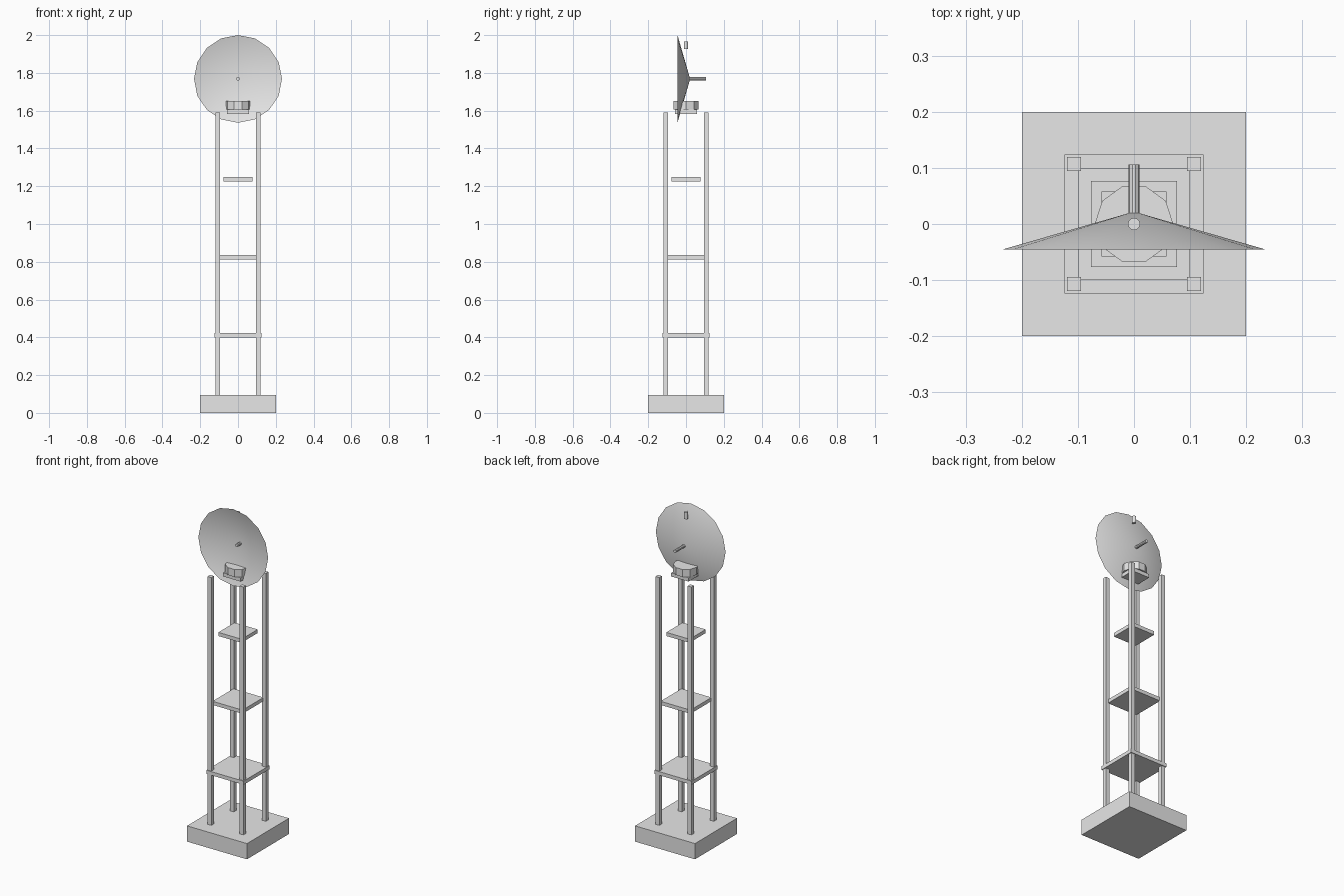
import bpy, bmesh, math
from mathutils import Matrix

default = bpy.data.objects.get("Cube")
if default:
    bpy.data.objects.remove(default, do_unlink=True)

grey = bpy.data.materials.new("light grey")
grey.use_nodes = True
grey.diffuse_color = (0.8, 0.8, 0.8, 1)
grey.node_tree.nodes["Principled BSDF"].inputs["Base Color"].default_value = (0.8, 0.8, 0.8, 1)


def finish(name, bm):
    """Turn a bmesh into a named grey object."""
    mesh = bpy.data.meshes.new(name)
    bm.to_mesh(mesh)
    bm.free()
    mesh.materials.append(grey)
    obj = bpy.data.objects.new(name, mesh)
    bpy.context.collection.objects.link(obj)
    return obj


def box(name, half, bottom, top, x=0, y=0):
    """Square upright box between two heights."""
    bm = bmesh.new()
    bmesh.ops.create_cube(bm, size=1)
    bmesh.ops.scale(bm, vec=(2 * half, 2 * half, top - bottom), verts=bm.verts)
    bmesh.ops.translate(bm, vec=(x, y, (bottom + top) / 2), verts=bm.verts)
    return finish(name, bm)


def prism(name, sides, radius, start, end, matrix=Matrix()):
    """Closed prism along its own z axis, first corner on +x."""
    bm = bmesh.new()
    ring = []
    for i in range(sides):
        a = math.tau * i / sides
        ring.append(bm.verts.new((radius * math.cos(a), radius * math.sin(a), start)))
    face = bm.faces.new(ring)
    new = bmesh.ops.extrude_face_region(bm, geom=[face])["geom"]
    top = [v for v in new if isinstance(v, bmesh.types.BMVert)]
    bmesh.ops.translate(bm, vec=(0, 0, end - start), verts=top)
    bmesh.ops.recalc_face_normals(bm, faces=bm.faces)
    bm.transform(matrix)
    return finish(name, bm)


# Foundation block and the four legs
box("base", 0.2, 0, 0.095)
for x, side in ((-1, "right"), (1, "left")):
    for y, end in ((-1, "front"), (1, "back")):
        box(f"{end}_{side}_leg", 0.0125, 0.095, 1.59, 0.107 * x, 0.107 * y)

# Platforms shrinking towards the top
for name, half, z in (("lower", 0.124, 0.411), ("middle", 0.1, 0.824),
                      ("upper", 0.077, 1.237), ("top", 0.058, 1.594)):
    box(name + "_platform", half, z - 0.011, z + 0.011)

# Turntable under the dish
prism("turntable", 10, 0.07, 1.605, 1.65)

# Open shallow dish facing the front, with its apex behind
dish_z, rim_y, apex_y = 1.768, -0.045, 0.022
bm = bmesh.new()
apex = bm.verts.new((0, apex_y, dish_z))
rim = []
for i in range(16):
    a = math.tau * i / 16
    rim.append(bm.verts.new((0.233 * math.cos(a), rim_y, dish_z + 0.232 * math.sin(a))))
for i in range(16):
    bm.faces.new((apex, rim[i], rim[i - 1]))
dish = finish("dish", bm)
dish.data.shade_smooth()

# Axle through the dish and the small pin behind its rim
along_y = Matrix.Translation((0, 0, dish_z)) @ Matrix.Rotation(-math.pi / 2, 4, "X")
prism("axle", 10, 0.0095, -0.015, 0.106, along_y)
prism("pin", 12, 0.011, 1.926, 1.967)
